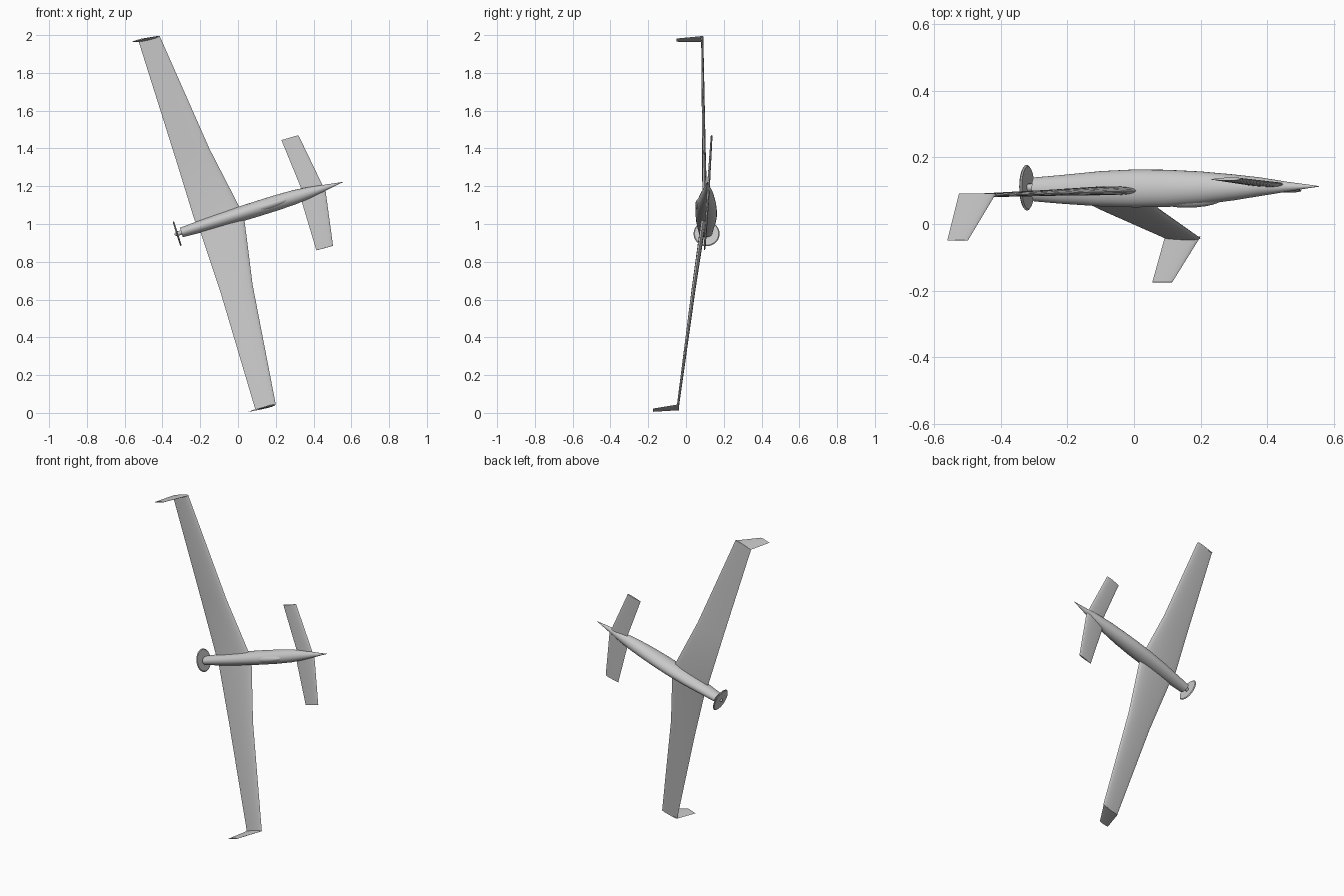
import bpy, bmesh, math
from mathutils import Vector

if "Cube" in bpy.data.objects:
    bpy.data.objects.remove(bpy.data.objects["Cube"])

grey = bpy.data.materials.new("airframe grey")
grey.use_nodes = True
COLOUR = (0.58, 0.58, 0.58, 1)
grey.diffuse_color = COLOUR
grey.node_tree.nodes["Principled BSDF"].inputs["Base Color"].default_value = COLOUR

# Aircraft axes: nose direction, wing span direction, belly direction
NOSE = Vector((0.855, 0.008, 0.267)).normalized()
SPAN = Vector((-0.297, 0.065, 0.953))
SPAN = (SPAN - NOSE * SPAN.dot(NOSE)).normalized()
BELLY = SPAN.cross(NOSE)
if BELLY.y < 0:
    BELLY = -BELLY


def loft(name, rings, angle=35):
    """Skin a list of equal-length closed rings and cap both ends."""
    bm = bmesh.new()
    loops = [[bm.verts.new(p) for p in ring] for ring in rings]
    n = len(loops[0])
    for a, b in zip(loops, loops[1:]):
        for i in range(n):
            j = (i + 1) % n
            bm.faces.new((a[i], a[j], b[j], b[i]))
    bm.faces.new(loops[0][::-1])
    bm.faces.new(loops[-1])
    bmesh.ops.recalc_face_normals(bm, faces=bm.faces)
    mesh = bpy.data.meshes.new(name)
    bm.to_mesh(mesh)
    bm.free()
    ob = bpy.data.objects.new(name, mesh)
    bpy.context.collection.objects.link(ob)
    mesh.materials.append(grey)
    bpy.ops.object.select_all(action="DESELECT")
    ob.select_set(True)
    bpy.context.view_layer.objects.active = ob
    bpy.ops.object.shade_smooth_by_angle(angle=math.radians(angle))
    return ob


def airfoil(lead, trail, thick, normal):
    """Closed wing section between a leading and a trailing point."""
    lead, trail = Vector(lead), Vector(trail)
    n, ring = 20, []
    for i in range(n):
        a = 2 * math.pi * i / n
        t = (1 - math.cos(a)) / 2
        h = thick * 0.5 * math.sin(a) * (1.3 - 0.85 * t)
        ring.append(lead.lerp(trail, t) + normal * h)
    return ring


def surface(name, sections, normal):
    return loft(name, [airfoil(le, te, th, normal) for le, te, th in sections])


def ellipse(centre, half_span, half_depth, n=28):
    return [centre + SPAN * (half_span * math.cos(2 * math.pi * i / n))
            + BELLY * (half_depth * math.sin(2 * math.pi * i / n)) for i in range(n)]


def axis_point(x, y):
    return Vector((x, y, 0.955 + (x + 0.3) * 0.3123))


# Fuselage: x station, centre y, half width, half depth
stations = [
    (-0.300, 0.104, 0.026, 0.036), (-0.22, 0.104, 0.031, 0.043),
    (-0.10, 0.106, 0.037, 0.053), (0.00, 0.107, 0.040, 0.057),
    (0.10, 0.107, 0.041, 0.056), (0.20, 0.108, 0.041, 0.050),
    (0.30, 0.110, 0.038, 0.039), (0.38, 0.112, 0.029, 0.028),
    (0.46, 0.112, 0.016, 0.015), (0.52, 0.113, 0.006, 0.006),
    (0.555, 0.113, 0.001, 0.001)]
loft("fuselage", [ellipse(axis_point(x, y), w, d) for x, y, w, d in stations])

# Dorsal fairing on the upper side of the body
fairing = []
for i in range(13):
    a = math.pi * (0.02 + 0.96 * i / 12)
    r = math.sin(a)
    fairing.append(ellipse(axis_point(0.16 - 0.115 * math.cos(a), 0.084), 0.025 * r, 0.035 * r))
loft("dorsal_fairing", fairing)

# Main wing, tip to tip: leading point, trailing point, thickness
surface("main_wing", [
    ((-0.415, 0.086, 1.996), (-0.526, 0.086, 1.966), 0.012),
    ((-0.150, 0.095, 1.396), (-0.330, 0.095, 1.345), 0.020),
    ((0.010, 0.100, 1.085), (-0.230, 0.100, 1.020), 0.028),
    ((0.035, 0.090, 1.015), (-0.200, 0.090, 0.960), 0.028),
    ((0.077, 0.043, 0.680), (-0.090, 0.038, 0.630), 0.022),
    ((0.200, -0.043, 0.044), (0.093, -0.043, 0.014), 0.012)], BELLY)

# Winglets
surface("left_winglet", [
    ((-0.415, 0.091, 1.994), (-0.526, 0.091, 1.964), 0.012),
    ((-0.499, -0.049, 1.981), (-0.561, -0.049, 1.965), 0.007)], SPAN)
surface("right_winglet", [
    ((0.200, -0.038, 0.044), (0.093, -0.038, 0.014), 0.012),
    ((0.115, -0.175, 0.022), (0.055, -0.175, 0.006), 0.007)], SPAN)

# Foreplane near the nose
surface("foreplane", [
    ((0.320, 0.136, 1.470), (0.230, 0.134, 1.444), 0.010),
    ((0.450, 0.119, 1.200), (0.338, 0.118, 1.180), 0.016),
    ((0.463, 0.118, 1.180), (0.340, 0.114, 1.110), 0.016),
    ((0.503, 0.100, 0.885), (0.415, 0.098, 0.860), 0.010)], BELLY)

# Propeller disc and its hub at the tail
hub = axis_point(-0.322, 0.109)
loft("propeller_disc", [ellipse(hub + NOSE * o, r, r, 32)
                        for o, r in ((-0.004, 0.064), (0, 0.069), (0.004, 0.064))])
loft("propeller_hub", [ellipse(hub + NOSE * o, r, r, 16)
                       for o, r in ((-0.014, 0.003), (-0.008, 0.009), (0.006, 0.012), (0.030, 0.012))])
